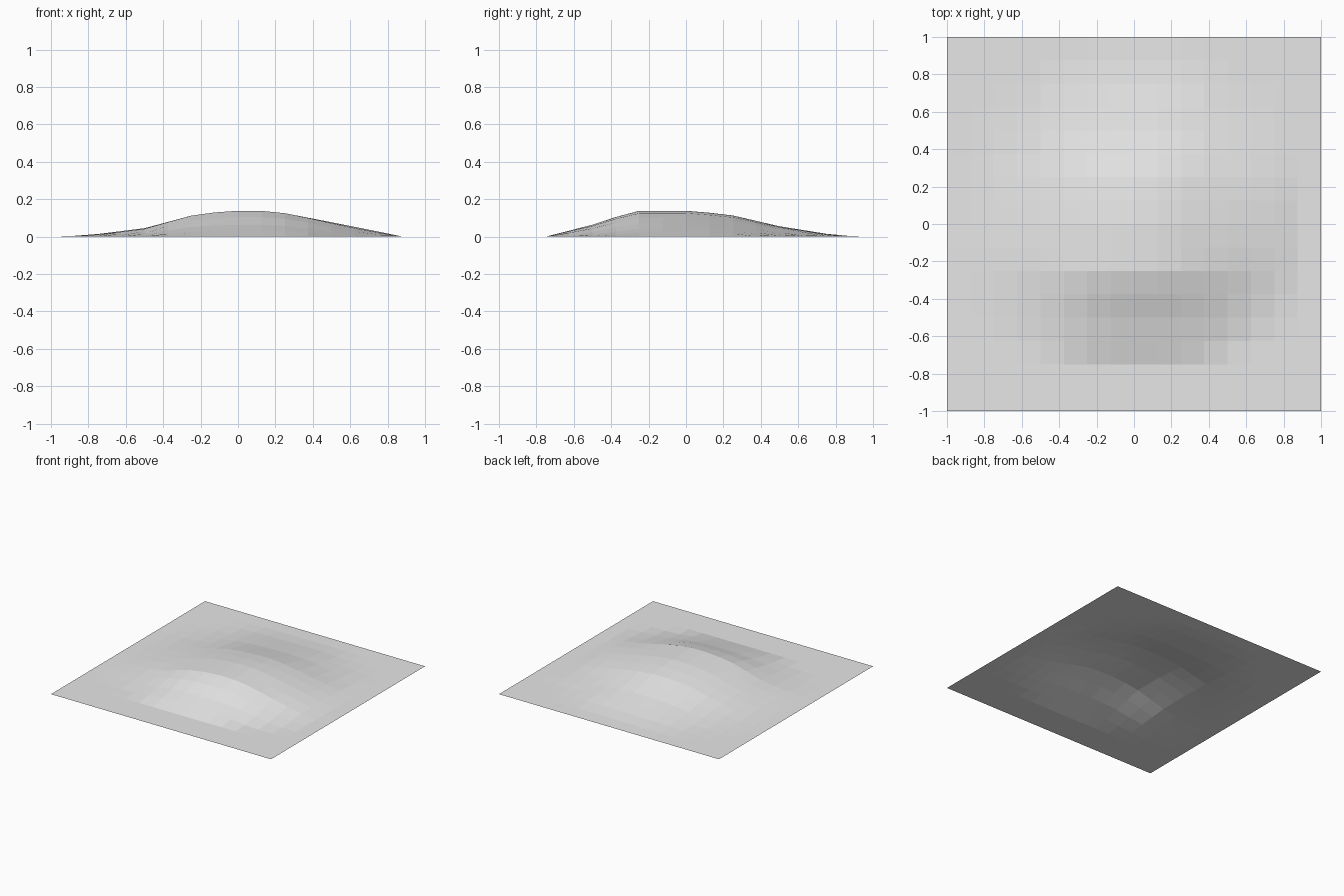
import bpy, bmesh

cube = bpy.data.objects.get("Cube")
if cube:
    bpy.data.objects.remove(cube, do_unlink=True)

# Height profiles across the hill (position, height) and along it (position, share)
ACROSS = [(-1, 0), (-0.88, 0.004), (-0.75, 0.014), (-0.5, 0.045), (-0.25, 0.112),
          (-0.12, 0.13), (0, 0.138), (0.12, 0.138), (0.25, 0.125), (0.5, 0.077),
          (0.75, 0.027), (0.88, 0), (1, 0)]
ALONG = [(-1, 0), (-0.75, 0), (-0.5, 0.46), (-0.38, 0.75), (-0.25, 1), (0, 1),
         (0.12, 0.93), (0.25, 0.82), (0.5, 0.4), (0.75, 0.11), (0.88, 0.02), (1, 0)]


def sample(profile, t):
    for (a, va), (b, vb) in zip(profile, profile[1:]):
        if a <= t <= b:
            return va + (vb - va) * (t - a) / (b - a)
    return 0


def height(x, y):
    # The hill narrows toward its left and right ends
    taper = 1 + max(0, abs(x) - 0.35)
    return sample(ACROSS, x) * sample(ALONG, y * taper)


# Ground material
grey = bpy.data.materials.new("light grey")
grey.use_nodes = True
colour = (0.8, 0.8, 0.8, 1)
grey.diffuse_color = colour
grey.node_tree.nodes["Principled BSDF"].inputs["Base Color"].default_value = colour

# Flat-faced terrain sheet with one hill
bm = bmesh.new()
bmesh.ops.create_grid(bm, x_segments=16, y_segments=16, size=1)
for v in bm.verts:
    v.co.z = height(v.co.x, v.co.y)
mesh = bpy.data.meshes.new("terrain_hill")
bm.to_mesh(mesh)
bm.free()
mesh.materials.append(grey)
terrain = bpy.data.objects.new("terrain_hill", mesh)
bpy.context.collection.objects.link(terrain)
